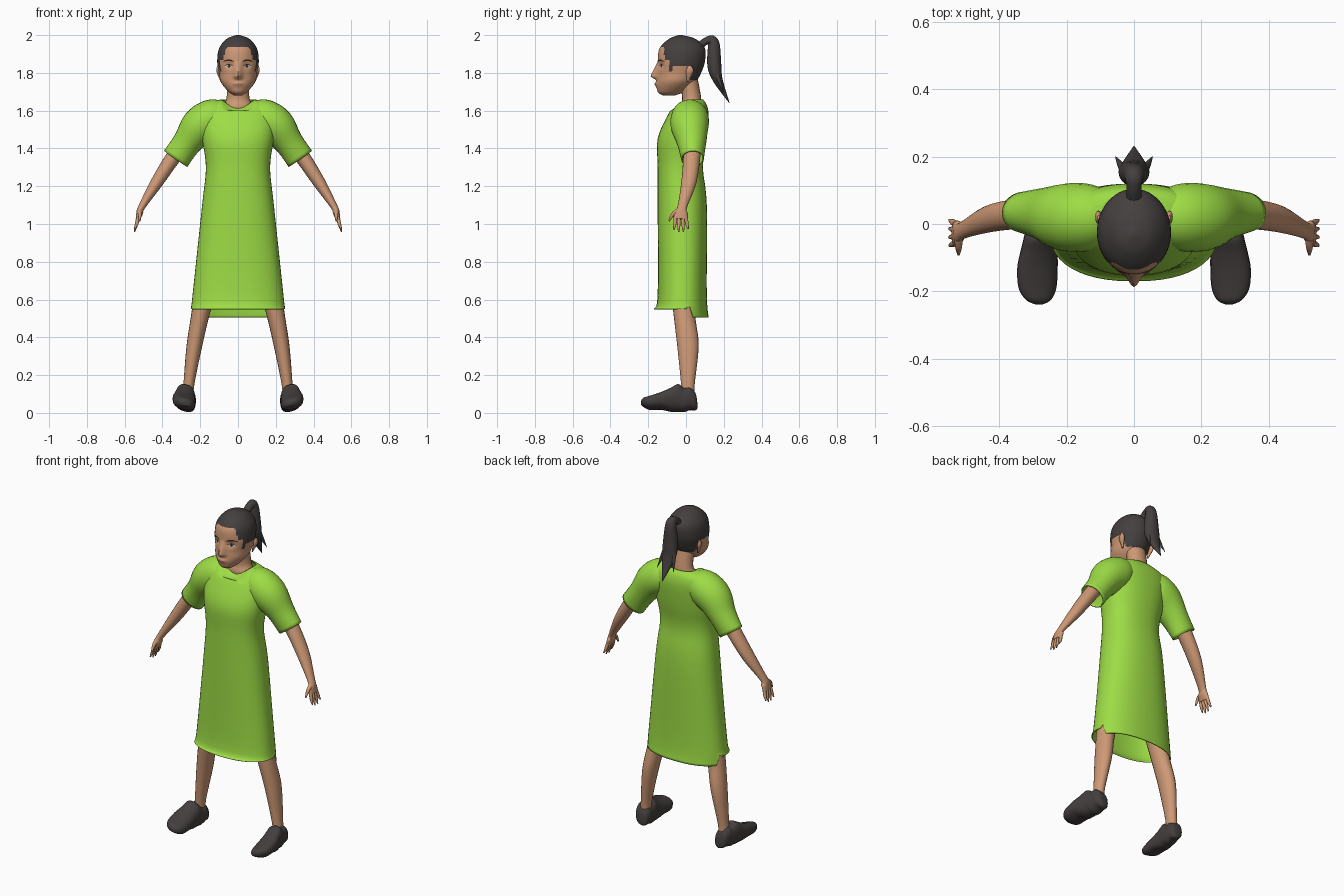
import bpy, bmesh
from math import sin, cos, pi, exp, copysign
from mathutils import Vector
from mathutils.bvhtree import BVHTree

cube = bpy.data.objects.get("Cube")
if cube:
    bpy.data.objects.remove(cube)

X, Y, Z = Vector((1, 0, 0)), Vector((0, 1, 0)), Vector((0, 0, 1))
made = []


def material(name, *rgb):
    m = bpy.data.materials.new(name)
    m.use_nodes = True
    m.diffuse_color = (*rgb, 1)
    m.node_tree.nodes["Principled BSDF"].inputs["Base Color"].default_value = (*rgb, 1)
    return m


skin = material("skin", .62, .32, .18)
green = material("lime cloth", .34, .72, .06)
charcoal = material("charcoal", .06, .05, .05)
eye_white = material("eye white", .6, .5, .43)
dark = material("dark brown", .03, .02, .02)
lip = material("lip", .42, .19, .12)


def finish(name, bm, *mats):
    mesh = bpy.data.meshes.new(name)
    bm.to_mesh(mesh)
    bm.free()
    ob = bpy.data.objects.new(name, mesh)
    bpy.context.collection.objects.link(ob)
    for m in mats:
        mesh.materials.append(m)
    made.append(ob)
    return ob


def resample(path, steps):
    """Catmull-Rom interpolation of the centre and both radii."""
    last = len(path) - 1
    out = []
    for i in range(last):
        before, start, end, after = (path[max(0, min(last, i + k))] for k in (-1, 0, 1, 2))
        for s in range(steps):
            t = s / steps
            out.append([q + t / 2 * (r - p + t * (2 * p - 5 * q + 4 * r - w + t * (3 * (q - r) + w - p)))
                        for p, q, r, w in zip(before, start, end, after)])
    return out + [list(path[last])]


def tube(name, mats, path, ref=Y, axis=None, power=2, sides=20, steps=4,
         caps=True, bend=None, rule=None):
    """Skin elliptical rings (x, y, z, radius across, radius along ref)."""
    rows = resample(path, steps)
    centres = [Vector(row[:3]) for row in rows]
    bm = bmesh.new()
    rings = []
    for i, (*_, across, along) in enumerate(rows):
        tangent = axis or (centres[min(i + 1, len(rows) - 1)] - centres[max(i - 1, 0)]).normalized()
        v = (ref - tangent * ref.dot(tangent)).normalized()
        u = tangent.cross(v)
        ring = []
        for k in range(sides):
            angle = 2 * pi * k / sides
            c, s = (copysign(abs(f) ** (2 / power), f) for f in (cos(angle), sin(angle)))
            p = centres[i] + u * (across * c) + v * (along * s)
            ring.append(bm.verts.new(bend(p) if bend else p))
        rings.append(ring)
    for low, high in zip(rings, rings[1:]):
        for k in range(sides):
            j = (k + 1) % sides
            bm.faces.new((low[k], low[j], high[j], high[k]))
    if caps:
        bm.faces.new(rings[0])
        bm.faces.new(rings[-1])
    bmesh.ops.recalc_face_normals(bm, faces=bm.faces)
    if rule:
        for face in bm.faces:
            face.material_index = rule(face.calc_center_median())
    return finish(name, bm, *mats)


def level(*rows):
    """Turn (z, half width, front y, back y) into horizontal rings."""
    return [(0, (front + back) / 2, z, width, (back - front) / 2) for z, width, front, back in rows]


def thicken(ob):
    ob.modifiers.new("thickness", "SOLIDIFY").thickness = .006


# Dress body: longer back, side notches in the hem, dipped neckline
def dress_shape(p):
    hem = max(0, min(1, (.57 - p.z) / .04))
    notch = 0 < p.y < .035
    p.z += hem * (.035 if notch else .02 if p.y <= 0 else -.025)
    if p.z > 1.6 and p.y < .03:
        p.z -= (p.z - 1.6) * .8 * (.03 - p.y) / .06 * max(0, 1 - (p.x / .09) ** 2)
    return p


thicken(tube("dress_body", [green], level(
    (.53, .25, -.17, .12), (.63, .24, -.15, .11), (1.1, .19, -.15, .11), (1.3, .17, -.15, .09),
    (1.45, .19, -.15, .11), (1.57, .2, -.1, .12), (1.63, .17, -.06, .11), (1.66, .09, -.03, .09)),
    axis=Z, power=2.3, sides=48, steps=5, caps=False, bend=dress_shape))

# Neck
tube("neck", [skin], level((1.56, .08, -.02, .08), (1.62, .08, -.03, .08),
                           (1.67, .06, -.02, .08), (1.78, .06, -.04, .06)), axis=Z)


# Head: nose, eye sockets and lips are shaped in, hair follows a hairline
def face_shape(p):
    if p.y < -.05:
        ridge = max(0, min((1.86 - p.z) / .07, (p.z - 1.76) / .02, 1))
        p.y -= .035 * ridge * exp(-(p.x / .02) ** 2)
        p.y += .012 * exp(-((abs(p.x) - .045) / .024) ** 2 - ((p.z - 1.84) / .017) ** 2)
        p.y -= .01 * exp(-(p.x / .03) ** 2 - ((p.z - 1.74) / .014) ** 2)
    return p


def is_hair(centre):
    for back_limit, z in ((-.115, 1.94), (-.09, 1.87), (-.07, 1.81), (.02, 1.84), (1, 1.76)):
        if centre.y < back_limit:
            return int(centre.z > z)


head = tube("head", [skin, charcoal], level(
    (1.68, .02, -.12, -.06), (1.7, .05, -.15, -.01), (1.75, .09, -.155, .05), (1.8, .1, -.15, .08),
    (1.86, .11, -.15, .1), (1.93, .1, -.14, .1), (1.98, .06, -.09, .05), (2, .01, -.04, -.02)),
    axis=Z, sides=72, steps=8, bend=face_shape, rule=is_hair)
surface = BVHTree.FromPolygons([v.co for v in head.data.vertices],
                               [p.vertices for p in head.data.polygons])


def face_patch(name, mat, x_start, x_end, z, half, arch=0, lift=.002):
    """Thin almond-shaped plate laid on the front of the head."""
    columns = 10
    bm = bmesh.new()
    grid = []
    for i in range(columns + 1):
        t = i / columns
        x = x_start + t * (x_end - x_start)
        bulge = sin(pi * t)
        column = []
        for k in (-1, 0, 1):
            height = z + arch * bulge + k * half * max(.1, bulge) ** .6
            hit = surface.ray_cast(Vector((x, -1, height)), Y)[0]
            column.append(bm.verts.new((x, hit.y - lift, height)))
        grid.append(column)
    for a, b in zip(grid, grid[1:]):
        for k in (0, 1):
            face = bm.faces.new((a[k], b[k], b[k + 1], a[k + 1]))
            face.normal_update()
            if face.normal.y > 0:
                face.normal_flip()
    finish(name, bm, mat)


face_patch("mouth", lip, -.03, .03, 1.738, .006)

# Ponytail
tube("ponytail", [charcoal], [
    (0, .07, 1.94, .02, .024), (0, .11, 1.97, .02, .022), (0, .145, 1.96, .03, .03),
    (0, .15, 1.84, .037, .045), (0, .17, 1.76, .025, .04), (0, .23, 1.64, .001, .002)], ref=X, steps=6)

# Paired parts
for side, s in (("left", 1), ("right", -1)):
    def pair(name, mat, *path, **options):
        mirrored = [(s * x, *rest) for x, *rest in path]
        return tube(f"{side}_{name}", [mat], mirrored, **options)

    # Eye and brow
    face_patch(f"{side}_eyebrow", dark, s * .02, s * .08, 1.86, .0045, arch=.007)
    face_patch(f"{side}_eye", eye_white, s * .03, s * .07, 1.835, .007)
    face_patch(f"{side}_iris", dark, s * .04, s * .055, 1.835, .007, lift=.003)
    face_patch(f"{side}_lashes", dark, s * .025, s * .073, 1.837, .0025, arch=.007, lift=.003)

    # Ear and loose strand of hair
    pair("ear", skin, (.09, .01, 1.755, .003, .005), (.105, .02, 1.81, .01, .02),
         (.105, .02, 1.84, .003, .006), axis=Z, sides=12)
    pair("hair_strand", charcoal, (.025, .15, 1.83, .015, .015), (.04, .175, 1.76, .01, .01),
         (.055, .2, 1.7, .001, .001), ref=X, sides=8)

    # Sleeve and arm
    thicken(pair("sleeve", green, (.09, .02, 1.57, .085, .085), (.14, .02, 1.56, .1, .1),
                 (.205, .02, 1.515, .1, .1), (.27, .03, 1.43, .077, .077),
                 (.33, .035, 1.345, .075, .06), sides=28, caps=False))
    pair("arm", skin, (.25, .035, 1.48, .045, .05), (.345, .03, 1.35, .04, .045),
         (.43, .015, 1.22, .033, .04), (.51, -.02, 1.09, .018, .025),
         (.52, -.026, 1.06, .018, .036), (.53, -.028, 1.025, .012, .038))

    # Fingers fan out below the palm, the middle ones reaching lowest
    for i, finger in enumerate(("index", "middle", "ring", "little")):
        root = -.055 + .018 * i
        tip = 1.4 * root + .013
        low = .957 + .007 * (i - 1.4) ** 2
        pair(finger + "_finger", skin, (.528, root, 1.035, .01, .01),
             (.537, (root + tip) / 2, 1, .009, .009), (.548, tip, low, .003, .004), sides=10)
    pair("thumb", skin, (.52, -.045, 1.07, .012, .013), (.52, -.07, 1.05, .01, .01),
         (.52, -.09, 1.015, .004, .004), ref=X, sides=10)

    # Leg
    pair("leg", skin, (.1, -.01, .95, .085, .095), (.15, -.01, .75, .07, .08),
         (.195, -.01, .54, .05, .058), (.23, .01, .36, .042, .057),
         (.26, .01, .15, .029, .036), (.265, .01, .07, .03, .036), axis=Z, steps=6)

    # Shoe, rolled so its outer edge sits higher
    def roll(p):
        p.z = max(0, p.z + .008 + .2 * (s * p.x - .284))
        return p

    profile = ((.06, .02, .05, .014), (.05, .01, .1, .036), (.02, .01, .127, .046),
               (-.01, 0, .125, .048), (-.042, 0, .145, .051), (-.08, 0, .124, .055),
               (-.13, .01, .1, .06), (-.19, .01, .08, .056), (-.225, .025, .07, .037),
               (-.238, .035, .055, .012))
    pair("shoe", charcoal, *((.277 + .01 * cos((y + .16) * 14), y, (low + high) / 2, (high - low) / 2, width)
                             for y, low, high, width in profile), ref=X, axis=Y, power=2.5, bend=roll)

# Smooth shading with sharp rims
bpy.ops.object.select_all(action="DESELECT")
for ob in made:
    ob.select_set(True)
bpy.context.view_layer.objects.active = head
bpy.ops.object.shade_smooth_by_angle(angle=.9)
